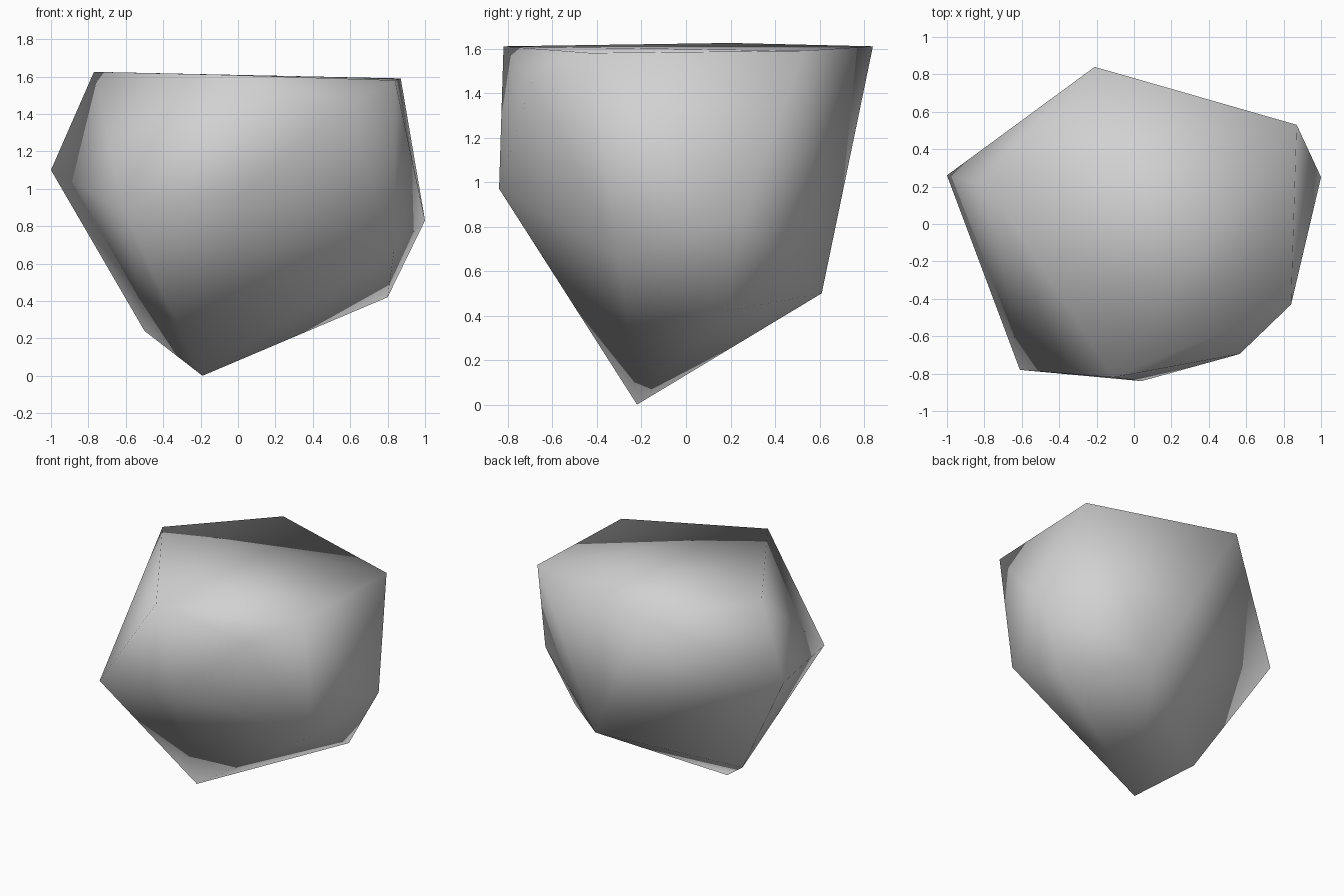
import bpy
import bmesh

# Remove only the default cube
default_cube = bpy.data.objects.get("Cube")
if default_cube:
    bpy.data.objects.remove(default_cube, do_unlink=True)


def make_material(name, colour):
    """Create one flat material usable in viewport and render."""
    material = bpy.data.materials.new(name)
    material.use_nodes = True
    material.diffuse_color = colour
    shader = material.node_tree.nodes["Principled BSDF"]
    shader.inputs["Base Color"].default_value = colour
    shader.inputs["Roughness"].default_value = 0.9
    return material


def make_boulder(name, corners, material):
    """Wrap a tight convex skin around a few corner points."""
    bm = bmesh.new()
    for corner in corners:
        bm.verts.new(corner)
    hull = bmesh.ops.convex_hull(bm, input=list(bm.verts), use_existing_faces=False)

    # Drop any corner that falls inside the skin
    loose = [v for v in bm.verts if not v.link_faces]
    bmesh.ops.delete(bm, geom=loose, context="VERTS")
    bmesh.ops.recalc_face_normals(bm, faces=list(bm.faces))

    # One soft surface across every facet
    for face in bm.faces:
        face.smooth = True

    mesh = bpy.data.meshes.new(name)
    bm.to_mesh(mesh)
    bm.free()
    mesh.materials.append(material)
    boulder = bpy.data.objects.new(name, mesh)
    bpy.context.collection.objects.link(boulder)
    return boulder


# Nearly flat crown
crown = [
    (-0.77, 0.20, 1.625),
    (-0.21, 0.84, 1.61),
    (0.87, 0.53, 1.59),
    (0.84, -0.43, 1.58),
    (-0.11, -0.82, 1.61),
    (0.565, -0.695, 1.45),
]

# Wide belt around the middle
belt = [
    (-1.0, 0.26, 1.10),
    (1.0, 0.25, 0.83),
    (0.04, -0.84, 0.97),
    (-0.61, -0.78, 0.88),
    (0.835, -0.30, 0.67),
]

# Tapering underside down to a single point
underside = [
    (0.80, 0.18, 0.42),
    (0.33, 0.61, 0.50),
    (-0.50, 0.04, 0.24),
    (-0.19, -0.22, 0.0),
]

stone_grey = make_material("stone grey", (0.64, 0.64, 0.64, 1.0))
make_boulder("boulder", crown + belt + underside, stone_grey)
